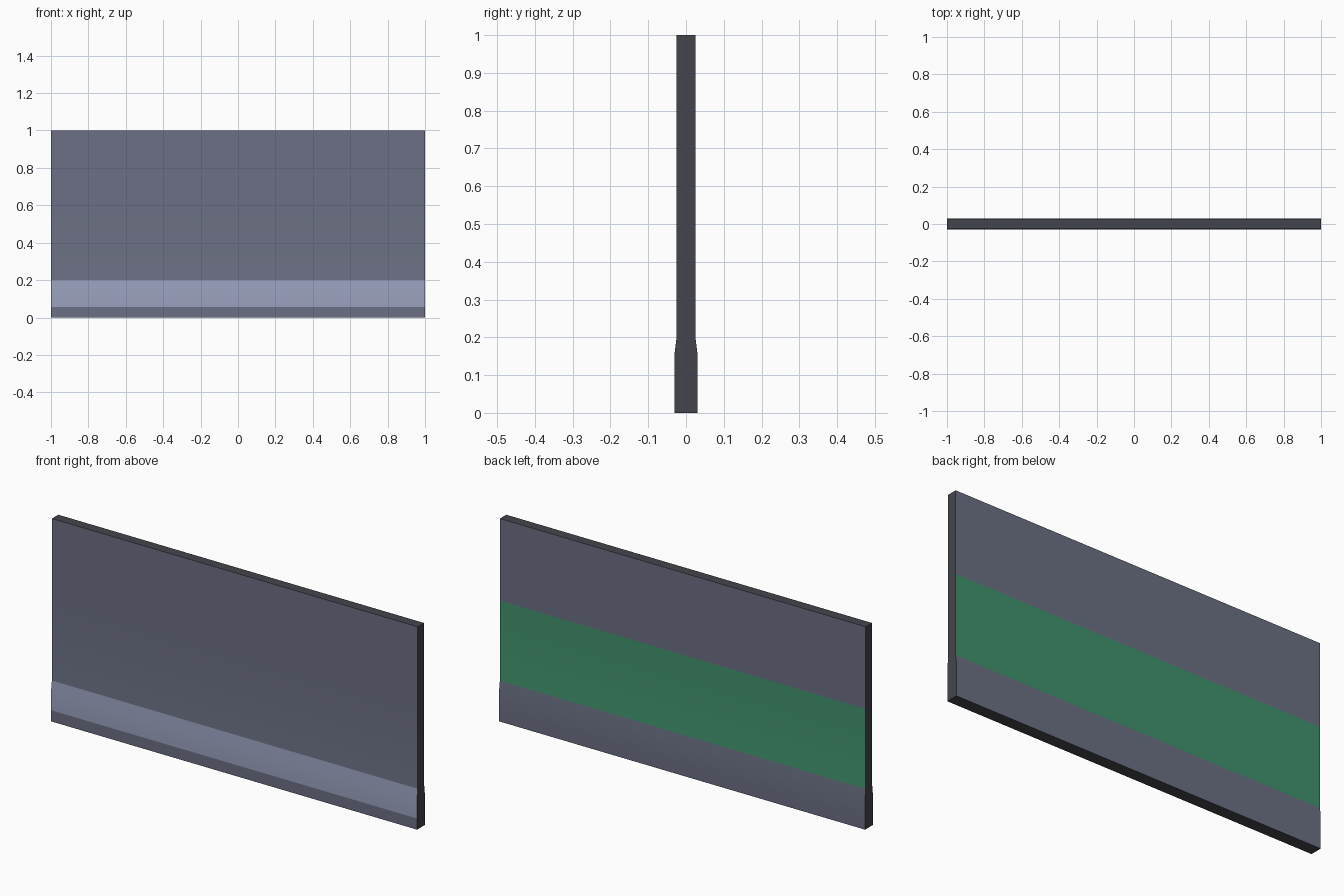
import bpy, bmesh

if "Cube" in bpy.data.objects:
    bpy.data.objects.remove(bpy.data.objects["Cube"])

def mat(name, rgb):
    m = bpy.data.materials.new(name)
    lin = [((c / 255 + 0.055) / 1.055) ** 2.4 for c in rgb]
    m.diffuse_color = (*lin, 1)
    m.use_nodes = True
    m.node_tree.nodes["Principled BSDF"].inputs["Base Color"].default_value = m.diffuse_color
    return m

mats = [mat("wall_grey", (107, 112, 131)), mat("pale_blue_strip", (154, 161, 190)),
        mat("green_band", (65, 146, 110)), mat("dark_edge", (68, 69, 76))]

# Half profile: (half thickness, height), split at the colour bands
half = [(0.03, 0), (0.03, 0.055), (0.03, 0.16), (0.025, 0.2), (0.025, 0.595), (0.025, 1)]
profile = [(-y, z) for y, z in half] + [(y, z) for y, z in reversed(half)]

bm = bmesh.new()
rings = [[bm.verts.new((x, y, z)) for y, z in profile] for x in (-1, 1)]
n = len(profile)
for i in range(n):
    j = (i + 1) % n
    bm.faces.new((rings[0][i], rings[1][i], rings[1][j], rings[0][j]))
for r in rings:
    bm.faces.new(r)
bmesh.ops.recalc_face_normals(bm, faces=bm.faces)

# Colour by direction and height
for f in bm.faces:
    z = f.calc_center_median().z
    f.normal_update()
    if abs(f.normal.y) < 0.5:
        f.material_index = 3
    elif f.normal.y < 0 and 0.05 < z < 0.2:
        f.material_index = 1
    elif f.normal.y > 0 and 0.2 < z < 0.59:
        f.material_index = 2

mesh = bpy.data.meshes.new("wall_panel")
bm.to_mesh(mesh)
bm.free()
for m in mats:
    mesh.materials.append(m)
wall = bpy.data.objects.new("wall_panel", mesh)
bpy.context.collection.objects.link(wall)
bpy.context.view_layer.objects.active = wall
wall.select_set(True)
bpy.ops.object.shade_smooth_by_angle()
